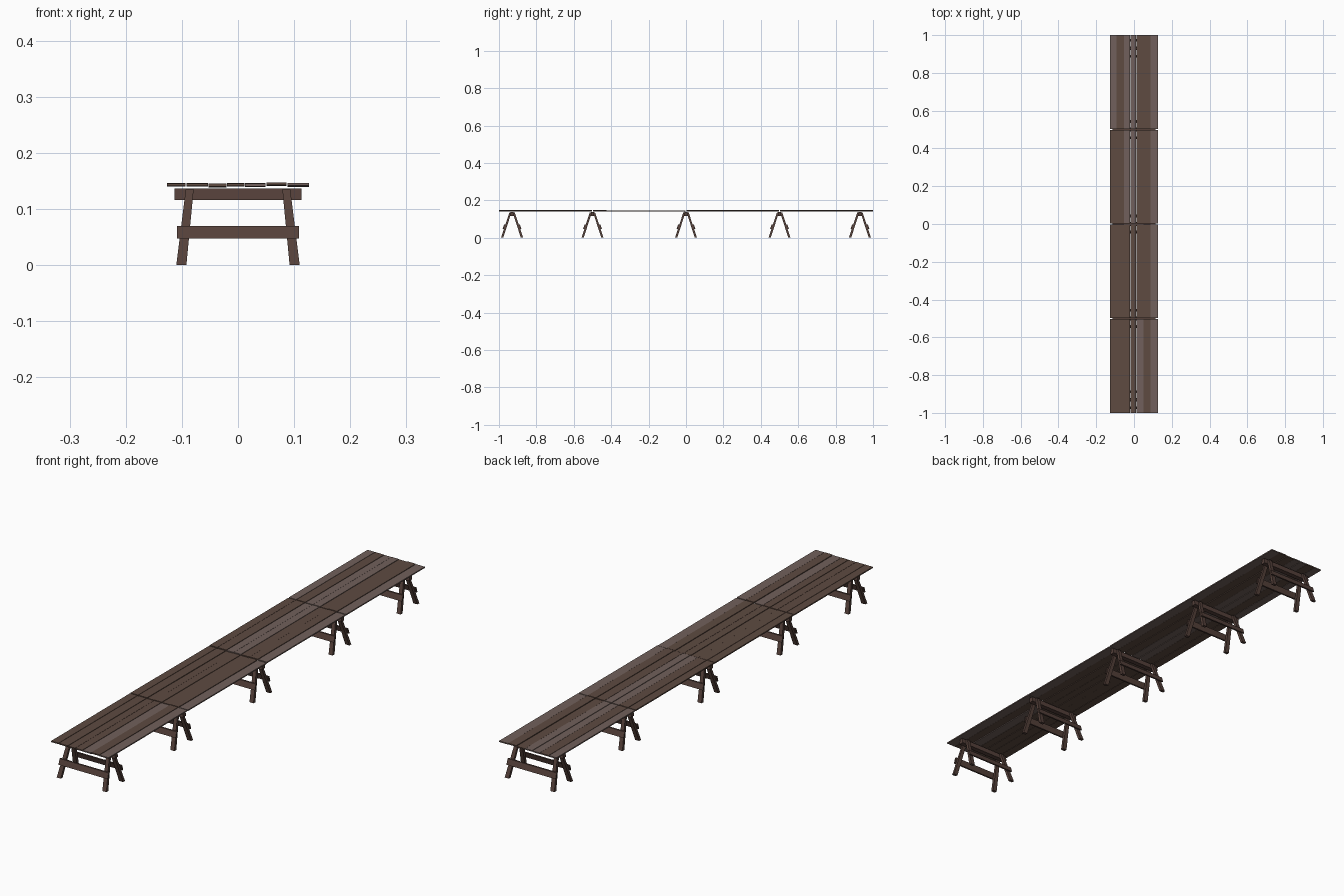
import bpy, random
from mathutils import Vector

if "Cube" in bpy.data.objects:
    bpy.data.objects.remove(bpy.data.objects["Cube"])

random.seed(4)


def mat(name, rgb):
    m = bpy.data.materials.new(name)
    m.diffuse_color = (*rgb, 1)
    m.use_nodes = True
    m.node_tree.nodes["Principled BSDF"].inputs["Base Color"].default_value = m.diffuse_color
    return m


BROWN = mat("brown_wood", (0.112, 0.07, 0.053))
GREY = mat("weathered_wood", (0.165, 0.118, 0.106))
DARK = mat("dark_wood", (0.09, 0.052, 0.042))


def prism(name, bottom, top, material):
    """Six-sided solid from two matching four-point loops."""
    faces = [(3, 2, 1, 0), (4, 5, 6, 7)]
    faces += [(i, (i + 1) % 4, (i + 1) % 4 + 4, i + 4) for i in range(4)]
    me = bpy.data.meshes.new(name)
    me.from_pydata([tuple(p) for p in bottom + top], [], faces)
    me.materials.append(material)
    ob = bpy.data.objects.new(name, me)
    bpy.context.collection.objects.link(ob)
    return ob


def loop(x, y, z, w, d):
    return [Vector((x + sx * w / 2, y + sy * d / 2, z))
            for sx, sy in ((-1, -1), (1, -1), (1, 1), (-1, 1))]


# A-frame leg line in the y/z plane
FOOT_Y, HEAD_Y, HEAD_Z = 0.053, 0.0085, 0.136


def leg_y(z):
    return FOOT_Y + (HEAD_Y - FOOT_Y) * z / HEAD_Z


def trestle(n, cy):
    for side in (-1, 1):
        # splayed legs
        for end in (-1, 1):
            pts = [loop(end * 0.101, cy + side * FOOT_Y, 0, 0.018, 0.012),
                   loop(end * 0.086, cy + side * HEAD_Y, HEAD_Z, 0.014, 0.011)]
            prism(f"trestle_{n}_leg", *pts, DARK)
        # lower rail fixed on the outside of the legs
        off = 0.009
        z0, z1 = 0.048, 0.070
        prism(f"trestle_{n}_lower_rail",
              loop(0, cy + side * (leg_y(z0) + off), z0, 0.217, 0.007),
              loop(0, cy + side * (leg_y(z1) + off), z1, 0.217, 0.007), DARK)
    # top beam held between the legs
    prism(f"trestle_{n}_top_beam", loop(0, cy, 0.116, 0.226, 0.020),
          loop(0, cy, 0.137, 0.226, 0.014), DARK)


for n, cy in enumerate((-0.93, -0.5, 0, 0.5, 0.93)):
    trestle(n, cy)

# table top: four runs of seven loose planks
EDGES = (-0.1275, -0.093, -0.053, -0.020, 0.012, 0.050, 0.087, 0.1275)
LIFT = (0.0, 0.0, -0.0008, 0.0, -0.0004, 0.0012, 0.0)
SAG = (0.0, -0.0015, 0.0, 0.0)
GREY_PLANKS = {(0, 4), (0, 6), (1, 6), (2, 2), (2, 3), (2, 6), (3, 2), (3, 3), (3, 6), (3, 0)}
THICK = 0.0048
for run in range(4):
    y0, y1 = -1 + run * 0.5, -0.5 + run * 0.5
    a = y0 + (0.002 if run else 0)
    b = y1 - (0.002 if run < 3 else 0)
    for k in range(7):
        x0, x1 = EDGES[k] + 0.0008, EDGES[k + 1] - 0.0008
        za = 0.1415 + LIFT[k] + random.uniform(-0.0004, 0.0004)
        zb = za + SAG[run]
        low = [Vector((x0, a, za)), Vector((x1, a, za)),
               Vector((x1, b, zb)), Vector((x0, b, zb))]
        high = [p + Vector((0, 0, THICK)) for p in low]
        prism(f"plank_{run}_{k}", low, high, GREY if (run, k) in GREY_PLANKS else BROWN)
